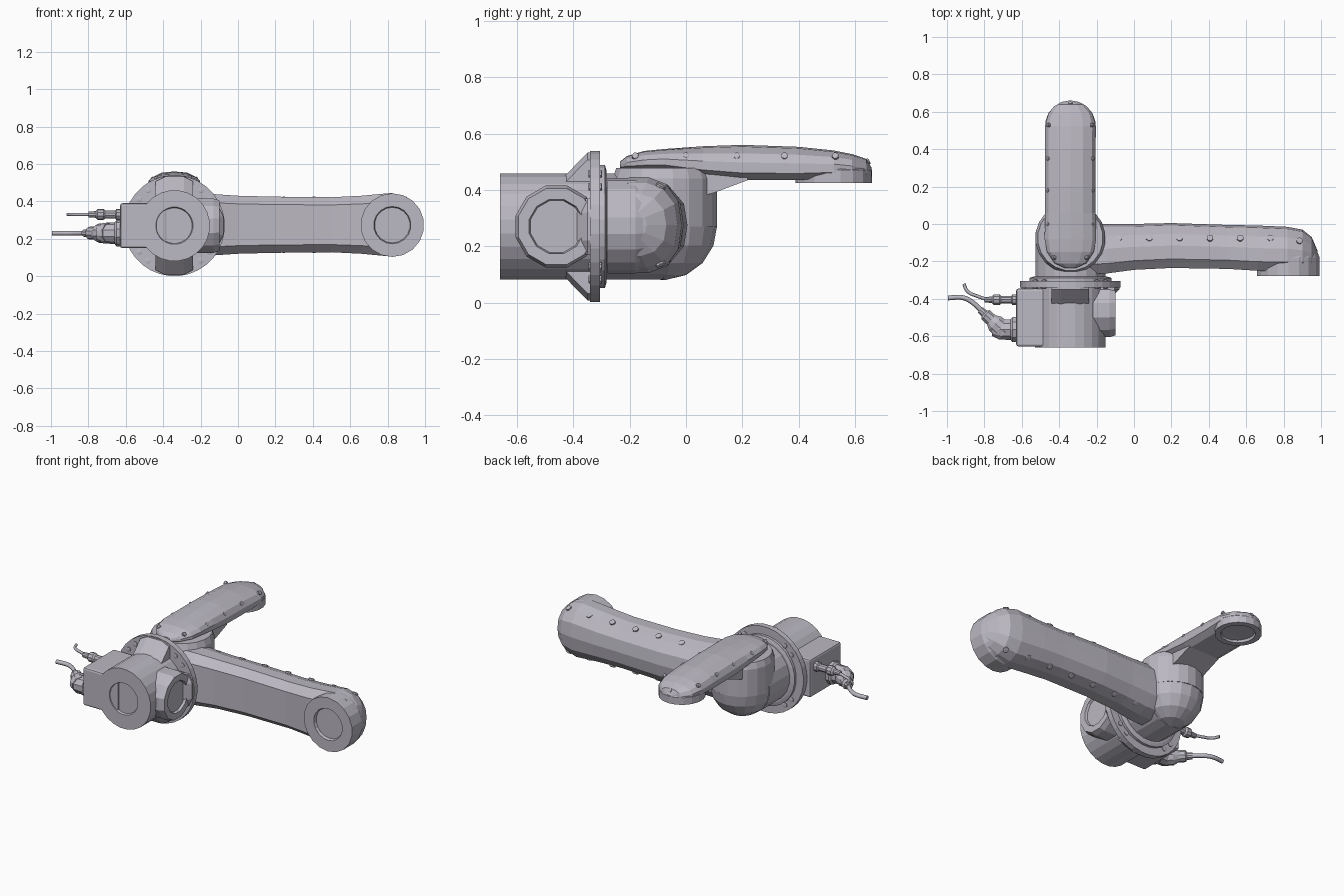
import bpy, bmesh, math
from mathutils import Vector, Matrix

cube = bpy.data.objects.get("Cube")
if cube:
    bpy.data.objects.remove(cube)


def material(name, rgb):
    m = bpy.data.materials.new(name)
    m.use_nodes = True
    m.diffuse_color = (*rgb, 1)
    m.node_tree.nodes["Principled BSDF"].inputs["Base Color"].default_value = (*rgb, 1)
    return m


GREY = material("cast_grey", (0.5, 0.48, 0.54))
CX, CZ = -0.34, 0.27   # main joint axis


def finish(name, bm, bevel=0):
    bmesh.ops.recalc_face_normals(bm, faces=bm.faces)
    me = bpy.data.meshes.new(name)
    bm.to_mesh(me)
    bm.free()
    me.materials.append(GREY)
    ob = bpy.data.objects.new(name, me)
    bpy.context.collection.objects.link(ob)
    if bevel:
        mod = ob.modifiers.new("bevel", "BEVEL")
        mod.width = bevel
        mod.segments = 2
    return ob


def loft(name, rings):
    """Skin a list of equal closed rings and cap both ends."""
    bm = bmesh.new()
    rows = [[bm.verts.new(p) for p in ring] for ring in rings]
    n = len(rows[0])
    for a, b in zip(rows, rows[1:]):
        for i in range(n):
            j = (i + 1) % n
            bm.faces.new((a[i], a[j], b[j], b[i]))
    bm.faces.new(rows[0])
    bm.faces.new(rows[-1])
    return finish(name, bm)


def turned(name, base, direction, profile, sides=20):
    """Solid of revolution; profile holds (radius, distance along direction)."""
    rot = Vector(direction).to_track_quat('Z', 'Y')
    rings = []
    for r, h in profile:
        ring = []
        for i in range(sides):
            a = math.tau * (i + 0.5) / sides
            ring.append(Vector(base) + rot @ Vector((r * math.cos(a), r * math.sin(a), h)))
        rings.append(ring)
    return loft(name, rings)


def arm(name, stations, place):
    """Cast arm with a roof-shaped cover; station = (along, half width, under, top)."""
    half = [(0.72, 0), (1, 0.2), (1, 0.5), (0.86, 0.76), (0.5, 0.95)]
    section = half + [(0, 1)] + [(-u, h) for u, h in reversed(half)]
    return loft(name, [[place(s, u * w, b + h * (t - b)) for u, h in section]
                       for s, w, b, t in stations])


def bolt(name, pos, direction, r=0.013):
    turned(name, pos, direction, [(r, -0.01), (r, 0.005), (r * 0.6, 0.007)], 8)


def cable(name, points, radius):
    cu = bpy.data.curves.new(name, 'CURVE')
    cu.dimensions = '3D'
    cu.bevel_depth = radius
    cu.bevel_resolution = 1
    cu.resolution_u = 5
    cu.use_fill_caps = True
    sp = cu.splines.new('BEZIER')
    sp.bezier_points.add(len(points) - 1)
    for bp, p in zip(sp.bezier_points, points):
        bp.co = p
        bp.handle_left_type = bp.handle_right_type = 'AUTO'
    cu.materials.append(GREY)
    bpy.context.collection.objects.link(bpy.data.objects.new(name, cu))


# Base housing with recessed front face
turned("base_housing", (CX, -0.66, CZ), (0, 1, 0),
       [(0.095, 0.012), (0.1, 0), (0.19, 0), (0.19, 0.33)], 24)

# Side motor cap
turned("side_motor", (-0.28, -0.46, CZ), (1, 0, 0),
       [(0.15, 0), (0.15, 0.15), (0.14, 0.18), (0.1, 0.18), (0.095, 0.165)], 12)

# Connector box
bm = bmesh.new()
bmesh.ops.create_cube(bm, size=1, matrix=Matrix.Translation((-0.505, -0.5, CZ))
                      @ Matrix.Diagonal((0.25, 0.31, 0.24, 1)))
finish("connector_box", bm, 0.012)

# Flange, its gussets and bolts
turned("mounting_flange", (CX, -0.34, CZ), (0, 1, 0), [(0.27, 0), (0.27, 0.035)], 32)
turned("rotation_ring", (CX, -0.31, CZ), (0, 1, 0), [(0.22, 0), (0.22, 0.022), (0.2, 0.028)], 28)
for k in range(4):
    ang = k * math.pi / 2
    out = Vector((math.cos(ang), 0, math.sin(ang)))
    side = Vector((-math.sin(ang), 0, math.cos(ang)))
    centre = Vector((CX, 0, CZ))
    wedge = [(-0.43, 0.15), (-0.43, 0.18), (-0.35, 0.262), (-0.335, 0.262), (-0.335, 0.15)]
    loft("flange_gusset", [[centre + out * (r - drop) + side * s + Vector((0, y, 0)) for y, r in wedge]
                           for s, drop in ((-0.1, 0.025), (-0.05, 0), (0.05, 0), (0.1, 0.025))])
    for off in (-0.14, 0.14):
        a = ang + math.pi / 4 + off
        p = (CX + 0.235 * math.cos(a), -0.34, CZ + 0.235 * math.sin(a))
        bolt("flange_bolt", p, (0, -1, 0), 0.015)
        bolt("flange_nut", (p[0], -0.305, p[2]), (0, 1, 0), 0.015)

# Elbow shoulder: barrel, ball and upright seat
turned("shoulder_barrel", (CX, -0.3, CZ), (0, 1, 0), [(0.19, 0), (0.19, 0.22)], 20)
dome = [(0.19 * math.cos(t), 0.19 * math.sin(t))
        for t in [math.radians(d) for d in (-88, -65, -43, -21, 0, 21, 43, 65, 88)]]
turned("shoulder_ball", (CX, -0.08, CZ), (0, 0, 1), dome, 18)
turned("upright_seat", (CX, -0.075, CZ), (0, 0, 1), [(0.188, 0), (0.188, 0.17), (0.175, 0.207)], 20)

# Long arm reaching sideways
arm("long_arm", [(-0.34, .165, -.27, 0), (-.15, .165, -.265, 0), (0, .155, -.245, 0),
                 (.2, .15, -.235, .005), (.5, .147, -.24, -.005), (.66, .155, -.25, -.008),
                 (.82, .17, -.25, -.015), (.9, .15, -.25, -.03), (.95, .11, -.25, -.07),
                 (.98, .056, -.25, -.14), (.99, .02, -.25, -.2)],
    lambda s, u, h: (s, h, 0.275 + u))
turned("long_arm_joint", (0.825, -0.13, CZ + 0.003), (0, -1, 0),
       [(0.15, 0), (0.17, 0.05), (0.17, 0.148), (0.1, 0.148), (0.095, 0.13)], 18)
for sign in (-1, 1):
    for i in range(6):
        bolt("long_arm_bolt", (-0.08 + 0.162 * i, -0.075, 0.275 + sign * 0.138), (0, 0.5, sign), 0.018)
    bolt("long_arm_end_bolt", (0.885, -0.09, 0.275 + sign * 0.138), (0.3, 0.5, sign), 0.018)

# Short arm reaching to the back
arm("short_arm", [(-.235, .03, .475, .5), (-.21, .085, .475, .52), (-.15, .125, .475, .538),
                  (-.08, .138, .475, .545), (.06, .135, .45, .555), (.2, .135, .435, .56),
                  (.4, .135, .435, .553), (.525, .136, .443, .54), (.59, .118, .443, .527),
                  (.64, .07, .443, .51), (.658, .02, .443, .48)],
    lambda s, u, h: (CX + u, s, h))
turned("short_arm_joint", (CX, 0.525, 0.49), (0, 0, -1),
       [(0.12, 0), (0.136, 0.02), (0.136, 0.065), (0.1, 0.065), (0.095, 0.05)], 18)
# Sloped web between seat and short arm
loft("short_arm_web", [[(CX + s, y, z) for y, z in ((0, 0.36), (0.1, 0.39), (0.22, 0.435), (0.2, 0.5), (0, 0.5))]
                       for s in (-0.11, 0.11)])
for sign in (-1, 1):
    for y in (-0.18, 0.0, 0.18, 0.35, 0.53):
        inset = 0.09 if y < -0.1 else 0.12
        bolt("short_arm_bolt", (CX + sign * inset, y, 0.52), (sign, 0, 0.5), 0.012)
bolt("short_arm_tip_bolt", (CX, 0.645, 0.5), (0, 1, 0.5), 0.012)

# Upper slim plug and its cable
turned("slim_plug", (-0.62, -0.405, 0.33), (-1, 0, 0),
       [(0.03, 0), (0.03, 0.03), (0.022, 0.035), (0.022, 0.09), (0.03, 0.1), (0.03, 0.13),
        (0.018, 0.14), (0.015, 0.18)], 10)
cable("slim_cable", [(-0.78, -0.405, 0.33), (-0.84, -0.385, 0.33), (-0.89, -0.36, 0.33),
                     (-0.91, -0.32, 0.33)], 0.009)

# Lower heavy plug, angled outlet and cable
turned("heavy_plug", (-0.62, -0.565, 0.23), (-1, 0, 0),
       [(0.07, 0), (0.07, 0.03), (0.058, 0.04), (0.055, 0.1), (0.035, 0.14)], 10)
turned("heavy_outlet", (-0.69, -0.58, 0.23), (-0.12, 0.11, 0),
       [(0.055, 0), (0.052, 0.07), (0.035, 0.1), (0.035, 0.14), (0.022, 0.15), (0.02, 0.18)], 10)
cable("heavy_cable", [(-0.81, -0.47, 0.23), (-0.85, -0.43, 0.23), (-0.91, -0.395, 0.23),
                      (-0.995, -0.395, 0.23)], 0.013)
